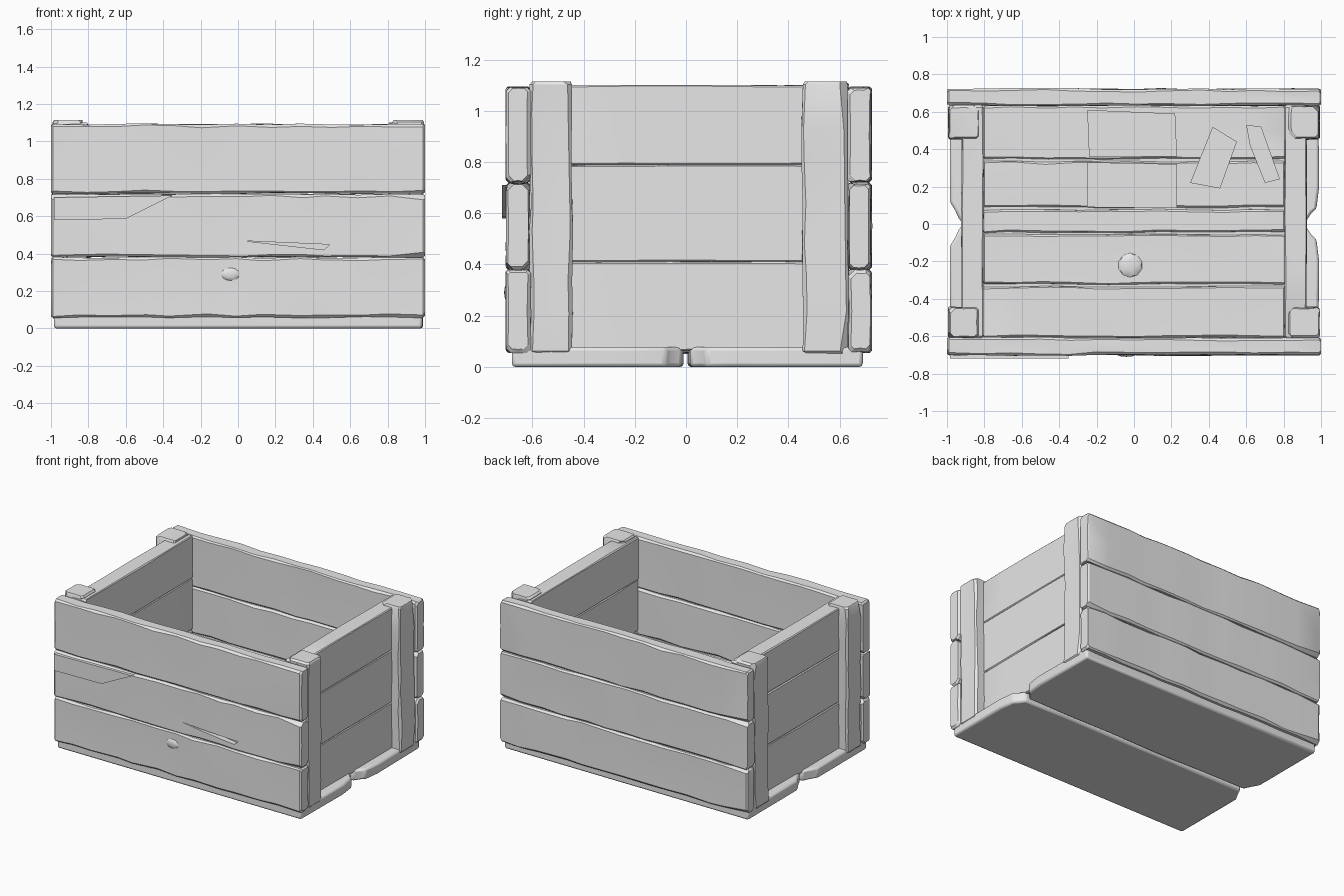
import bpy, bmesh, math, random
from mathutils import Vector

if "Cube" in bpy.data.objects:
    bpy.data.objects.remove(bpy.data.objects["Cube"])

random.seed(7)
wood = bpy.data.materials.new("pale grey wood")
wood.diffuse_color = (0.8, 0.8, 0.8, 1)
wood.use_nodes = True
wood.node_tree.nodes["Principled BSDF"].inputs["Base Color"].default_value = wood.diffuse_color


def finish(bm, name):
    bmesh.ops.recalc_face_normals(bm, faces=bm.faces)
    me = bpy.data.meshes.new(name)
    bm.to_mesh(me)
    bm.free()
    me.materials.append(wood)
    ob = bpy.data.objects.new(name, me)
    bpy.context.collection.objects.link(ob)
    return ob


def plank(name, lo, hi, axis, chamfer=0.014, wear=0.008, step=0.16, nick=0.02):
    """Worn board along an axis: chamfered section swept with uneven rings."""
    a, b = [i for i in range(3) if i != axis]
    n = max(3, round((hi[axis] - lo[axis]) / step))
    stations = [(0, 1), (0.012, 0)]
    length = hi[axis] - lo[axis]
    stations += [((i + random.uniform(-.25, .25)) / n * length, 0) for i in range(1, n)]
    stations += [(length - 0.012, 0), (length, 1)]
    bm = bmesh.new()
    rings = []
    for k, (t, is_end) in enumerate(stations):
        near_end = k < 2 or k > len(stations) - 3
        ring = []
        extra = 0.008 if is_end else 0
        # one chamfer size and one wear depth per corner or side, all cut inwards
        cuts = [chamfer * random.uniform(0.5, 1.2) + (random.choice((0, 0, nick)) if near_end else 0)
                for _ in range(4)]
        l, r, d, u = [extra + random.uniform(0, wear) for _ in range(4)]
        a0, a1, b0, b1 = lo[a] + l, hi[a] - r, lo[b] + d, hi[b] - u
        am, bm_ = (a0 + a1) / 2, (b0 + b1) / 2
        w = [random.uniform(-.3, .5) * wear for _ in range(4)]
        c = [min(q, (a1 - a0) * .3, (b1 - b0) * .3) for q in cuts]
        section = [(a0 + c[0], b0), (am, b0 + max(w[0], -d)), (a1 - c[1], b0), (a1, b0 + c[1]),
                   (a1 - max(w[1], -r), bm_), (a1, b1 - c[2]), (a1 - c[2], b1),
                   (am, b1 - max(w[2], -u)), (a0 + c[3], b1), (a0, b1 - c[3]),
                   (a0 + max(w[3], -l), bm_), (a0, b0 + c[0])]
        for p, q in section:
            v = [0, 0, 0]
            v[a], v[b] = p, q
            v[axis] = lo[axis] + t
            ring.append(bm.verts.new(v))
        rings.append(ring)
    for r0, r1 in zip(rings, rings[1:]):
        for i in range(12):
            j = (i + 1) % 12
            bm.faces.new((r0[i], r0[j], r1[j], r1[i]))
    bm.faces.new(rings[0])
    bm.faces.new(rings[-1])
    return finish(bm, name)


def prism(name, pts, axis, low, high):
    """Flat polygon chip extruded along an axis."""
    bm = bmesh.new()
    layers = []
    for h in (low, high):
        layer = []
        for p in pts:
            v = list(p)
            v.insert(axis, h)
            layer.append(bm.verts.new(v))
        layers.append(layer)
    bm.faces.new(layers[0])
    bm.faces.new(layers[1])
    for i in range(len(pts)):
        j = (i + 1) % len(pts)
        bm.faces.new((layers[0][i], layers[0][j], layers[1][j], layers[1][i]))
    return finish(bm, name)


# long front and back boards
front = []
for i, (z0, z1) in enumerate(((0.055, 0.382), (0.378, 0.722), (0.718, 1.095))):
    front.append(plank(f"front_board_{i+1}", (-1, -0.705, z0), (1, -0.605, z1), 0, nick=0.03))
    plank(f"back_board_{i+1}", (-1, 0.63, z0), (1, 0.727, z1), 0, nick=0.03)

# recessed end boards and raised corner posts on both ends
for side, label in ((-1, "left"), (1, "right")):
    def span(x0, x1):
        return sorted((side * x0, side * x1))
    x0, x1 = span(0.803, 0.925)
    for i, (z0, z1) in enumerate(((0.06, 0.412), (0.408, 0.79), (0.786, 1.102))):
        plank(f"{label}_end_board_{i+1}", (x0, -0.61, z0), (x1, 0.635, z1), 1,
              chamfer=0.007, wear=0.005, step=0.3, nick=0)
    x0, x1 = span(0.825, 0.995)
    plank(f"{label}_front_post", (x0, -0.612, 0.05), (x1, -0.44, 1.115), 2, nick=0.02)
    plank(f"{label}_back_post", (x0, 0.45, 0.05), (x1, 0.637, 1.115), 2, nick=0.02)


# two wide base boards with broken corners at the middle gap
def base(name, y_out, s):
    pts = [(-0.985, y_out)]
    pts += [(-0.985, s * 0.12), (-0.955, s * 0.07), (-0.93, s * 0.015)]
    pts += [(x, s * random.uniform(0.004, 0.016)) for x in (-0.6, -0.2, 0.2, 0.6)]
    pts += [(0.92, s * 0.015), (0.95, s * 0.06), (0.975, s * 0.08), (0.99, s * 0.2), (0.985, y_out)]
    ob = prism(name, pts, 2, 0, 0.078)
    bev = ob.modifiers.new("worn_edges", 'BEVEL')
    bev.width = 0.014
    bev.segments = 2
    return ob


base("front_base_board", -0.68, -1)
base("back_base_board", 0.69, 1)

# inner floor boards
for i, (y0, y1) in enumerate(((-0.61, -0.33), (-0.325, -0.052), (-0.048, 0.08),
                              (0.085, 0.338), (0.345, 0.635))):
    plank(f"floor_board_{i+1}", (-0.81, y0, 0.05), (0.81, y1, 0.095), 0, chamfer=0.01)

# patches and loose chips lying on the floor
prism("floor_patch_1", [(-0.25, 0.09), (0.23, 0.085), (0.23, 0.32), (-0.25, 0.33)], 2, 0.08, 0.102)
prism("floor_patch_2", [(-0.24, 0.36), (0.23, 0.36), (0.22, 0.59), (-0.25, 0.61)], 2, 0.08, 0.102)
prism("floor_chip_1", [(0.30, 0.22), (0.42, 0.52), (0.55, 0.44), (0.46, 0.19)], 2, 0.085, 0.108)
prism("floor_chip_2", [(0.62, 0.42), (0.60, 0.53), (0.68, 0.52), (0.78, 0.24), (0.70, 0.22)],
      2, 0.085, 0.108)

# splinter at the front left
prism("front_splinter", [(-0.985, 0.58), (-0.60, 0.585), (-0.35, 0.71), (-0.985, 0.70)],
      1, -0.718, -0.69)

# knots in front board and floor
for name, loc, scale in (("front_knot", (-0.04, -0.698, 0.29), (0.05, 0.012, 0.035)),
                         ("floor_knot", (-0.02, -0.22, 0.09), (0.065, 0.065, 0.015))):
    bm = bmesh.new()
    bmesh.ops.create_icosphere(bm, subdivisions=2, radius=1)
    for v in bm.verts:
        v.co = Vector([v.co[i] * scale[i] + loc[i] for i in range(3)])
    finish(bm, name)

# split in the middle front board
cutter = prism("split_cutter", [(0.03, 0.468), (0.49, 0.448), (0.46, 0.42)], 1, -0.8, -0.665)
cutter.hide_render = True
cutter.hide_set(True)
mod = front[1].modifiers.new("split", 'BOOLEAN')
mod.operation = 'DIFFERENCE'
mod.object = cutter

# soft faces with crisp board edges
bpy.ops.object.select_all(action='DESELECT')
for ob in bpy.data.objects:
    if ob is not cutter:
        ob.select_set(True)
        bpy.context.view_layer.objects.active = ob
bpy.ops.object.shade_smooth_by_angle(angle=math.radians(30))
